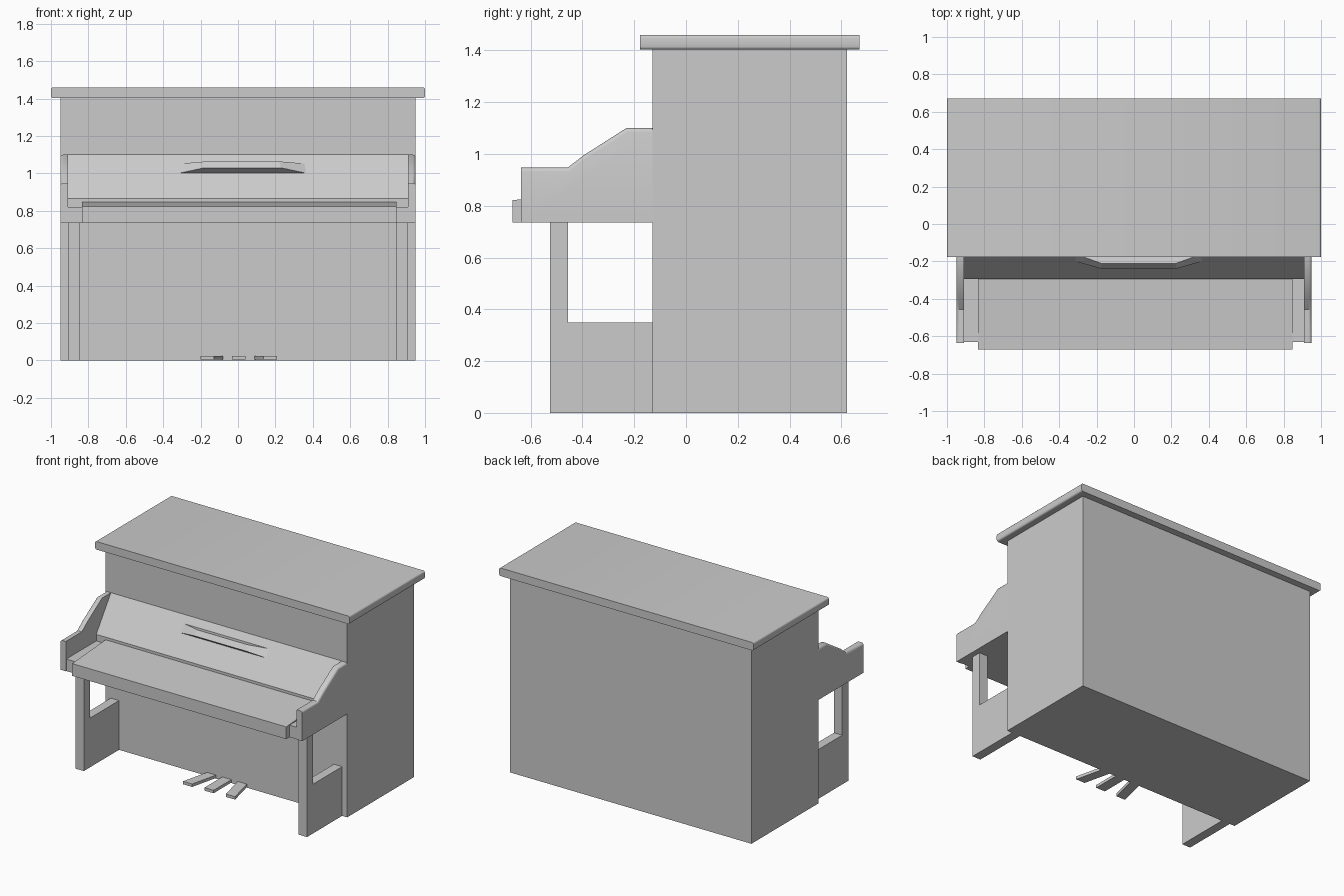
import bpy, bmesh, math

if "Cube" in bpy.data.objects:
    bpy.data.objects.remove(bpy.data.objects["Cube"])


def finish(name, bm):
    bmesh.ops.recalc_face_normals(bm, faces=bm.faces)
    me = bpy.data.meshes.new(name)
    bm.to_mesh(me)
    bm.free()
    ob = bpy.data.objects.new(name, me)
    bpy.context.collection.objects.link(ob)
    return ob


def prism(name, profile, x0, x1, bevel_test=None, width=0.01, segments=3):
    """Extrude a (y, z) side profile from x0 to x1, rounding chosen edges."""
    bm = bmesh.new()
    face = bm.faces.new([bm.verts.new((x0, y, z)) for y, z in profile])
    ext = bmesh.ops.extrude_face_region(bm, geom=[face])
    for v in ext["geom"]:
        if isinstance(v, bmesh.types.BMVert):
            v.co.x = x1
    bmesh.ops.recalc_face_normals(bm, faces=bm.faces)
    if bevel_test:
        edges = [e for e in bm.edges if bevel_test(e.verts[0].co, e.verts[1].co)]
        bmesh.ops.bevel(bm, geom=edges, offset=width, segments=segments,
                        profile=0.5, affect='EDGES')
    ob = finish(name, bm)
    if bevel_test:
        bpy.context.view_layer.objects.active = ob
        ob.select_set(True)
        bpy.ops.object.shade_smooth_by_angle(angle=math.radians(35))
        ob.select_set(False)
    return ob


def rect(y0, y1, z0, z1):
    return [(y0, z0), (y1, z0), (y1, z1), (y0, z1)]


def loft(name, a, b):
    """Solid between two matching four-point loops."""
    bm = bmesh.new()
    va, vb = ([bm.verts.new(p) for p in loop] for loop in (a, b))
    bm.faces.new(va)
    bm.faces.new(vb)
    for i in range(4):
        j = (i + 1) % 4
        bm.faces.new((va[i], va[j], vb[j], vb[i]))
    return finish(name, bm)


# Cabinet and overhanging top with rounded ends
prism("cabinet", rect(-0.13, 0.622, 0, 1.405), -0.95, 0.95)
prism("top_lid", rect(-0.177, 0.67, 1.403, 1.46), -1, 1,
      lambda a, b: abs(a.x - b.x) < 1e-4 and abs(a.z - b.z) < 1e-4, 0.012)

# Key bed with sloping panel behind the keys
prism("key_bed", [(-0.13, 0.735), (-0.632, 0.735), (-0.632, 0.82), (-0.295, 0.82),
                  (-0.295, 0.867), (-0.13, 1.10)], -0.908, 0.91)

# Closed keyboard cover
prism("keyboard_cover", [(-0.67, 0.735), (-0.632, 0.735), (-0.295, 0.80),
                         (-0.295, 0.848), (-0.67, 0.822)], -0.835, 0.848)

# Music ledge standing square off the sloping panel
loft("music_ledge",
     [(-0.32, -0.198, 1.0), (0.37, -0.198, 1.0), (0.365, -0.16, 1.052), (-0.315, -0.16, 1.052)],
     [(-0.18, -0.238, 1.03), (0.23, -0.238, 1.03), (0.22, -0.212, 1.064), (-0.17, -0.212, 1.064)])

# Side arms and open L-shaped legs
arm = [(-0.13, 0.735), (-0.637, 0.735), (-0.637, 0.947), (-0.457, 0.947),
       (-0.395, 0.995), (-0.23, 1.10), (-0.13, 1.10)]
leg = [(-0.13, 0), (-0.525, 0), (-0.525, 0.737), (-0.455, 0.737),
       (-0.455, 0.35), (-0.13, 0.35)]
for side, s in (("left", -1), ("right", 1)):
    prism(side + "_arm", arm, s * 0.908, s * 0.95,
          lambda a, b: abs(a.x - b.x) < 1e-4 and min(a.z, b.z) > 0.9
          and abs(a.x) > 0.92, 0.015)
    prism(side + "_leg", leg, s * 0.845, s * 0.91)

# Three fanned pedals
for name, front, back in (("left_pedal", -0.165, -0.115), ("middle_pedal", 0.003, 0.003),
                          ("right_pedal", 0.172, 0.122)):
    loops = [[(x - 0.036, y, 0.004), (x + 0.036, y, 0.004), (x + 0.036, y, 0.025),
              (x - 0.036, y, 0.025)] for x, y in ((front, -0.33), (back, -0.12))]
    loft(name, *loops)
